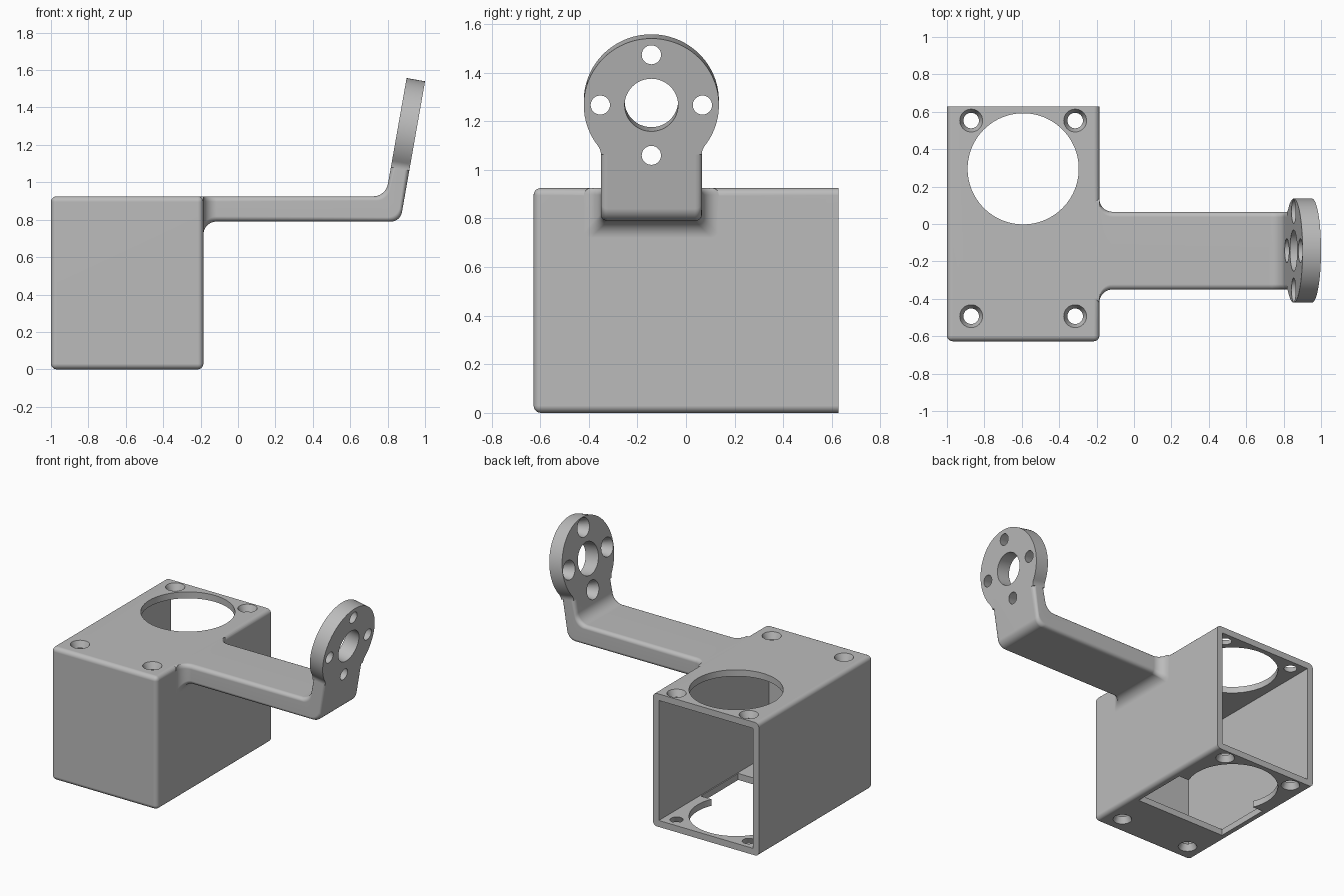
import bpy, bmesh
from math import sin, cos, tan, pi, radians, sqrt, atan2
from mathutils import Matrix, Vector

if "Cube" in bpy.data.objects:
    bpy.data.objects.remove(bpy.data.objects["Cube"], do_unlink=True)

grey = bpy.data.materials.new("plain_grey")
grey.use_nodes = True
grey.diffuse_color = (0.5, 0.5, 0.5, 1)
grey.node_tree.nodes["Principled BSDF"].inputs["Base Color"].default_value = (0.5, 0.5, 0.5, 1)


def finish(bm, name):
    bmesh.ops.recalc_face_normals(bm, faces=bm.faces)
    mesh = bpy.data.meshes.new(name)
    bm.to_mesh(mesh)
    bm.free()
    mesh.materials.append(grey)
    ob = bpy.data.objects.new(name, mesh)
    bpy.context.collection.objects.link(ob)
    return ob


def block(name, lo, hi, bevel=0):
    lo, hi = Vector(lo), Vector(hi)
    bm = bmesh.new()
    bmesh.ops.create_cube(bm, size=1, matrix=Matrix.Translation((lo + hi) / 2)
                          @ Matrix.Diagonal((hi - lo).to_4d()))
    if bevel:  # round everything except the rim of the open back
        edges = [e for e in bm.edges if any(v.co.y < hi.y - 0.01 for v in e.verts)]
        bmesh.ops.bevel(bm, geom=edges, offset=bevel, segments=5, profile=0.5, affect='EDGES')
    return finish(bm, name)


def cone(name, r_low, r_high, z0, z1, frame, sides=32):
    bm = bmesh.new()
    bmesh.ops.create_cone(bm, cap_ends=True, segments=sides, radius1=r_low, radius2=r_high,
                          depth=z1 - z0, matrix=frame @ Matrix.Translation((0, 0, (z0 + z1) / 2)))
    return finish(bm, name)


def combine(target, other, operation):
    mod = target.modifiers.new(operation.lower(), 'BOOLEAN')
    mod.operation, mod.solver, mod.object = operation, 'EXACT', other
    bpy.context.view_layer.objects.active = target
    bpy.ops.object.modifier_apply(modifier=mod.name)
    bpy.data.objects.remove(other, do_unlink=True)


# Main dimensions
LEFT, RIGHT, BACK, TOP, WALL = -1.0, -0.185, 0.627, 0.925, 0.045
ARM_Y, ARM_HALF, ARM_LOW = -0.1425, 0.2075, 0.79
TILT, DISC_R, DISC_T = radians(10), 0.278, 0.1
rise = Vector((sin(TILT), cos(TILT)))
out_top = Vector((1.0, 1.54))
in_top = out_top + DISC_T * Vector((-cos(TILT), sin(TILT)))


def bend(face_top, z, r, steps=10):
    """Rounded turn from the level arm into the tilted neck, in the xz plane."""
    x = face_top.x - (face_top.y - z) * tan(TILT)
    turn = pi / 2 - TILT
    c = Vector((x - r * tan(turn / 2), z + r))
    return [c + r * Vector((sin(turn * i / steps), -cos(turn * i / steps)))
            for i in range(steps + 1)]


# Arm: rounded section swept along a lower and an upper path, flared at the root
def make_arm():
    flare, n = 0.07, 8
    rings = [(Vector((RIGHT - 0.03, ARM_LOW - flare)), Vector((RIGHT - 0.03, TOP)), flare)]
    for i in range(n + 1):
        a = pi / 2 * i / n
        x, grow = RIGHT + flare * (1 - cos(a)), flare * (1 - sin(a))
        rings.append((Vector((x, ARM_LOW - grow)), Vector((x, TOP)), grow))
    rings += [(l, u, 0) for l, u in zip(bend(out_top, ARM_LOW, 0.06), bend(in_top, TOP, 0.08))]
    stop = rise * (DISC_R + 0.15)
    rings.append((out_top - stop, in_top - stop, 0))
    bm, loops, r = bmesh.new(), [], 0.028
    for low, up, grow in rings:
        height, half = (up - low).length, ARM_HALF + grow
        axis = (up - low).normalized()
        loop = []
        for k, (sy, sv) in enumerate([(1, 1), (-1, 1), (-1, 0), (1, 0)]):
            cy, cv = sy * (half - r), (height - r if sv else r)
            for j in range(6):
                a = pi / 2 * (k + j / 5)
                p = low + axis * (cv + r * sin(a))
                loop.append(bm.verts.new((p.x, ARM_Y + cy + r * cos(a), p.y)))
        loops.append(loop)
    for a, b in zip(loops, loops[1:]):
        for i in range(len(a)):
            j = (i + 1) % len(a)
            bm.faces.new((a[i], a[j], b[j], b[i]))
    bm.faces.new(loops[0])
    bm.faces.new(loops[-1])
    return finish(bm, "arm")


# Disc: local z points out of the outer face, local -x points up the tilt
centre = out_top - rise * DISC_R
disc_frame = Matrix.Translation((centre.x, ARM_Y, centre.y)) @ Matrix.Rotation(pi / 2 + TILT, 4, 'Y')


def make_disc():
    f = 0.06
    cy = ARM_HALF + f
    cw = -sqrt((DISC_R + f) ** 2 - cy ** 2)
    start = atan2(cw, cy)
    sweep = pi - 2 * start
    rim = [(DISC_R * cos(start + sweep * i / 64), DISC_R * sin(start + sweep * i / 64))
           for i in range(65)]
    # small concave blend from neck to rim
    blend = [(cy - f * cos(t), cw + f * sin(t)) for t in (-start * i / 6 for i in range(6))]
    # arc runs from the neck side towards the rim tangent point
    blend = [(cy + f * cos(pi - (-start) * i / 6), cw + f * sin(pi - (-start) * i / 6))
             for i in range(6)]
    outline = blend + rim + [(-y, w) for y, w in reversed(blend)]
    bm = bmesh.new()
    face = bm.faces.new([bm.verts.new(disc_frame @ Vector((-w, y, 0))) for y, w in outline])
    new = bmesh.ops.extrude_face_region(bm, geom=[face])["geom"]
    shift = disc_frame.to_3x3() @ Vector((0, 0, -DISC_T))
    bmesh.ops.translate(bm, vec=shift, verts=[v for v in new if isinstance(v, bmesh.types.BMVert)])
    return finish(bm, "disc")


# Housing joined with arm and disc
bracket = block("bracket_housing", (LEFT, -BACK, 0), (RIGHT, BACK, TOP), 0.03)
combine(bracket, make_arm(), 'UNION')
combine(bracket, make_disc(), 'UNION')

# Hollow interior, open at the back
combine(bracket, block("cavity", (LEFT + WALL, WALL - BACK, WALL),
                       (RIGHT - WALL, BACK + 0.1, TOP - WALL)), 'DIFFERENCE')

# Large round opening through top and floor, with a wider slot in the floor
mid_x = (LEFT + RIGHT) / 2
combine(bracket, cone("round_opening", 0.297, 0.297, -0.1, 1.1,
                      Matrix.Translation((mid_x, 0.295, 0)), 96), 'DIFFERENCE')
combine(bracket, block("floor_slot", (mid_x - 0.355, -0.235, -0.1),
                       (mid_x + 0.355, 0.177, WALL + 0.02)), 'DIFFERENCE')

# Countersunk screw holes in top and floor
for x in (mid_x - 0.278, mid_x + 0.278):
    for y in (0.553, -0.493):
        place = Matrix.Translation((x, y, 0))
        combine(bracket, cone("floor_hole", 0.07, 0.035, -0.02, 0.06, place), 'DIFFERENCE')
        combine(bracket, cone("top_hole", 0.035, 0.07, TOP - 0.06, TOP + 0.02, place), 'DIFFERENCE')

# Disc bore and its ring of four tapered holes
combine(bracket, cone("bore", 0.11, 0.11, -0.2, 0.1, disc_frame, 48), 'DIFFERENCE')
for k in range(4):
    place = disc_frame @ Matrix.Rotation(k * pi / 2, 4, 'Z') @ Matrix.Translation((0.21, 0, 0))
    combine(bracket, cone("disc_hole", 0.068, 0.036, -0.115, 0.015, place), 'DIFFERENCE')

# Smooth fillets, crisp flat faces
bracket.select_set(True)
bpy.context.view_layer.objects.active = bracket
bpy.ops.object.shade_smooth_by_angle(angle=radians(30))
weighted = bracket.modifiers.new("weighted_normals", 'WEIGHTED_NORMAL')
weighted.keep_sharp = True
